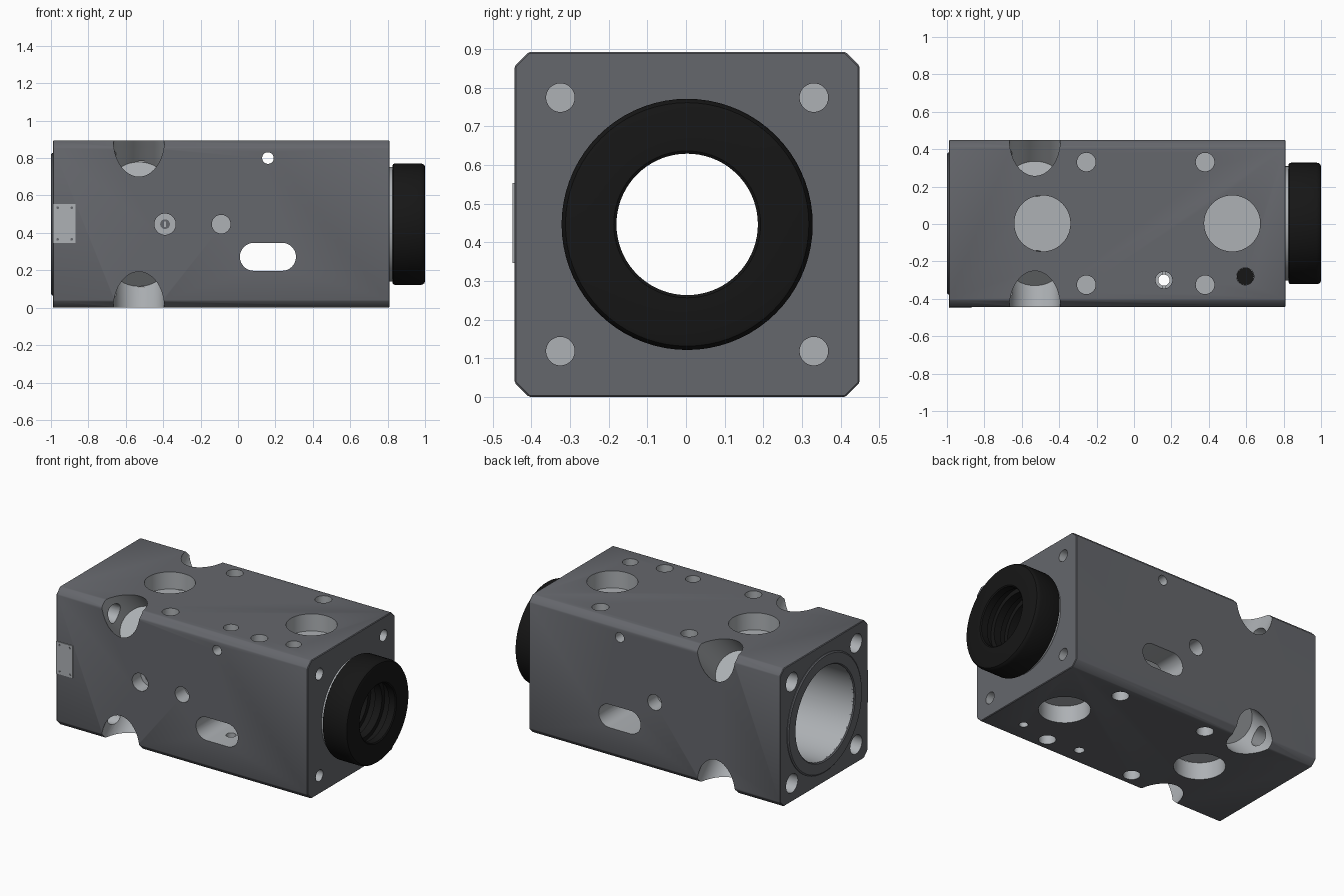
import bpy, bmesh
from math import sin, cos, pi, sqrt
from mathutils import Vector

if "Cube" in bpy.data.objects:
    bpy.data.objects.remove(bpy.data.objects["Cube"])

CY, CZ, H = 0.003, 0.4465, 0.4465      # body centre line and half width


def material(name, rgb):
    m = bpy.data.materials.new(name)
    m.diffuse_color = (*rgb, 1)
    m.use_nodes = True
    m.node_tree.nodes["Principled BSDF"].inputs["Base Color"].default_value = m.diffuse_color
    return m


DARK = material("dark_grey", (0.13, 0.135, 0.15))
LIGHT = material("bare_metal", (0.42, 0.44, 0.46))
BLACK = material("black", (0.008, 0.008, 0.008))


def finish(name, bm, mats, index=0):
    bmesh.ops.recalc_face_normals(bm, faces=bm.faces)
    for f in bm.faces:
        f.material_index = index
    me = bpy.data.meshes.new(name)
    bm.to_mesh(me)
    bm.free()
    for m in mats:
        me.materials.append(m)
    ob = bpy.data.objects.new(name, me)
    bpy.context.collection.objects.link(ob)
    return ob


def smooth(ob):
    bpy.ops.object.select_all(action='DESELECT')
    bpy.context.view_layer.objects.active = ob
    ob.select_set(True)
    bpy.ops.object.shade_smooth_by_angle(angle=0.5)


def prism(name, pts, a, b, mats, index=0, bevel=0):
    """Extrude a 2D outline from point a to point b."""
    a, b = Vector(a), Vector(b)
    q = (b - a).to_track_quat('Z', 'X')
    bm = bmesh.new()
    f = bm.faces.new([bm.verts.new(a + q @ Vector((u, v, 0))) for u, v in pts])
    new = bmesh.ops.extrude_face_region(bm, geom=[f])['geom']
    bmesh.ops.translate(bm, vec=b - a, verts=[g for g in new if isinstance(g, bmesh.types.BMVert)])
    if bevel:
        bmesh.ops.recalc_face_normals(bm, faces=bm.faces)
        bmesh.ops.bevel(bm, geom=bm.edges[:], offset=bevel, segments=1, affect='EDGES')
    return finish(name, bm, mats, index)


def circle(r, n=48):
    return [(r * cos(2 * pi * i / n), r * sin(2 * pi * i / n)) for i in range(n)]


def lathe(name, profile, mat, n=72):
    """Spin a closed (x, radius) profile round the body's centre line."""
    bm = bmesh.new()
    rings = [[bm.verts.new((x, CY + r * cos(2 * pi * i / n), CZ + r * sin(2 * pi * i / n)))
              for x, r in profile] for i in range(n)]
    k = len(profile)
    for i in range(n):
        p, q = rings[i], rings[(i + 1) % n]
        for j in range(k):
            bm.faces.new((p[j], p[(j + 1) % k], q[(j + 1) % k], q[j]))
    ob = finish(name, bm, [mat])
    smooth(ob)
    return ob


# main block: chamfered square extruded along x
c = H - 0.037
outline = [(c, H), (H, c), (H, -c), (c, -H), (-c, -H), (-H, -c), (-H, c), (-c, H)]
body = prism("body", outline, (-0.99, CY, CZ), (0.81, CY, CZ), [DARK, LIGHT], bevel=0.004)


def cut(pts, a, b):
    tool = prism("cutter", pts, a, b, [DARK, LIGHT], 1)
    tool.hide_render = True
    mod = body.modifiers.new("cut", 'BOOLEAN')
    mod.operation, mod.solver, mod.object = 'DIFFERENCE', 'EXACT', tool
    bpy.context.view_layer.objects.active = body
    bpy.ops.object.modifier_apply(modifier=mod.name)
    bpy.data.objects.remove(tool)


def hole(r, a, b):
    cut(circle(r), a, b)


# main bore
hole(0.30, (-1.05, CY, CZ), (0.9, CY, CZ))

for sy in (-1, 1):
    for sz in (-1, 1):
        # diagonal access notches on the long edges
        inner, outer = 0.334 / sqrt(2), 0.85 / sqrt(2)
        hole(0.136, (-0.53, CY + sy * inner, CZ + sz * inner), (-0.53, CY + sy * outer, CZ + sz * outer))
        # corner bolt holes in both ends
        y, z = CY + sy * 0.328, CZ + sz * 0.328
        hole(0.06, (-1.05, y, z), (-0.53, y, z))
        hole(0.037, (0.70, y, z), (0.85, y, z))
        # mounting holes in top and bottom
        for x in (-0.255, 0.38):
            hole(0.05, (x, y, CZ + sz * (H - 0.10)), (x, y, CZ + sz * (H + 0.05)))

# large pockets in top and bottom
for sz in (-1, 1):
    for x in (-0.49, 0.525):
        hole(0.15, (x, CY, CZ + sz * 0.336), (x, CY, CZ + sz * 0.5))

# side holes at mid height, front and back
for sy in (-1, 1):
    hole(0.05, (-0.09, CY + sy * (H - 0.1), CZ), (-0.09, CY + sy * 0.5, CZ))
hole(0.057, (-0.39, CY - H + 0.09, CZ), (-0.39, -0.5, CZ))

# slot and pin hole right through from front to back
slot = [(0.075 * cos(t), s * 0.075 + s * 0.075 * sin(t))
        for s, ts in ((1, [i * pi / 16 for i in range(17)]), (-1, [pi - i * pi / 16 for i in range(17)]))
        for t in ts]
cut(slot, (0.16, -0.6, 0.272), (0.16, 0.6, 0.272))
hole(0.031, (0.16, -0.6, 0.80), (0.16, 0.6, 0.80))

# vertical through hole with counterbore, and the set-screw holes
hole(0.03, (0.16, -0.30, -0.1), (0.16, -0.30, 1.0))
hole(0.045, (0.16, -0.30, 0.83), (0.16, -0.30, 1.0))
hole(0.046, (0.595, -0.28, 0.78), (0.595, -0.28, 1.0))
hole(0.026, (0.595, -0.28, -0.1), (0.595, -0.28, 0.11))
smooth(body)

# raised ring round the open end, with a small pin hole
lathe("end_ring", [(-0.98, 0.30), (-0.994, 0.30), (-1.0, 0.306), (-1.0, 0.372), (-0.994, 0.38), (-0.98, 0.38)], DARK)
smooth(prism("end_pin", circle(0.018, 24), (-0.99, -0.337, CZ), (-1.0, -0.337, CZ), [LIGHT]))

# black bushing with rounded nose and inner grooves
lathe("bushing", [
    (0.50, 0.299), (0.824, 0.299), (0.826, 0.315), (0.831, 0.322), (0.84, 0.325),
    (0.975, 0.325), (0.988, 0.322), (0.997, 0.315), (1.0, 0.305), (1.0, 0.19), (0.995, 0.183),
    (0.95, 0.183), (0.95, 0.212), (0.90, 0.212), (0.90, 0.183), (0.85, 0.183),
    (0.85, 0.212), (0.80, 0.212), (0.80, 0.183), (0.50, 0.183)], BLACK)
lathe("collar", [(0.80, 0.29), (0.80, 0.306), (0.826, 0.306), (0.826, 0.29)], LIGHT)

# plug and port fitting sitting in their holes
smooth(prism("set_screw", circle(0.0455), (0.595, -0.28, 0.775), (0.595, -0.28, 0.81), [BLACK]))
smooth(prism("port_fitting", circle(0.026, 32), (-0.39, -0.34, CZ), (-0.39, -0.36, CZ), [DARK]))
prism("port_slot", [(0.014, 0.005), (-0.014, 0.005), (-0.014, -0.005), (0.014, -0.005)],
      (-0.39, -0.35, CZ), (-0.39, -0.362, CZ), [LIGHT])

# cover plate on the front with four small screws
prism("cover_plate", [(-0.104, -0.06), (0.104, -0.06), (0.104, 0.06), (-0.104, 0.06)],
      (-0.929, -0.43, 0.45), (-0.929, -0.449, 0.45), [LIGHT])
for dx in (-0.035, 0.04):
    for dz in (-0.085, 0.085):
        smooth(prism("plate_screw", circle(0.007, 16), (-0.929 + dx, -0.44, 0.45 + dz),
                     (-0.929 + dx, -0.4495, 0.45 + dz), [DARK]))
